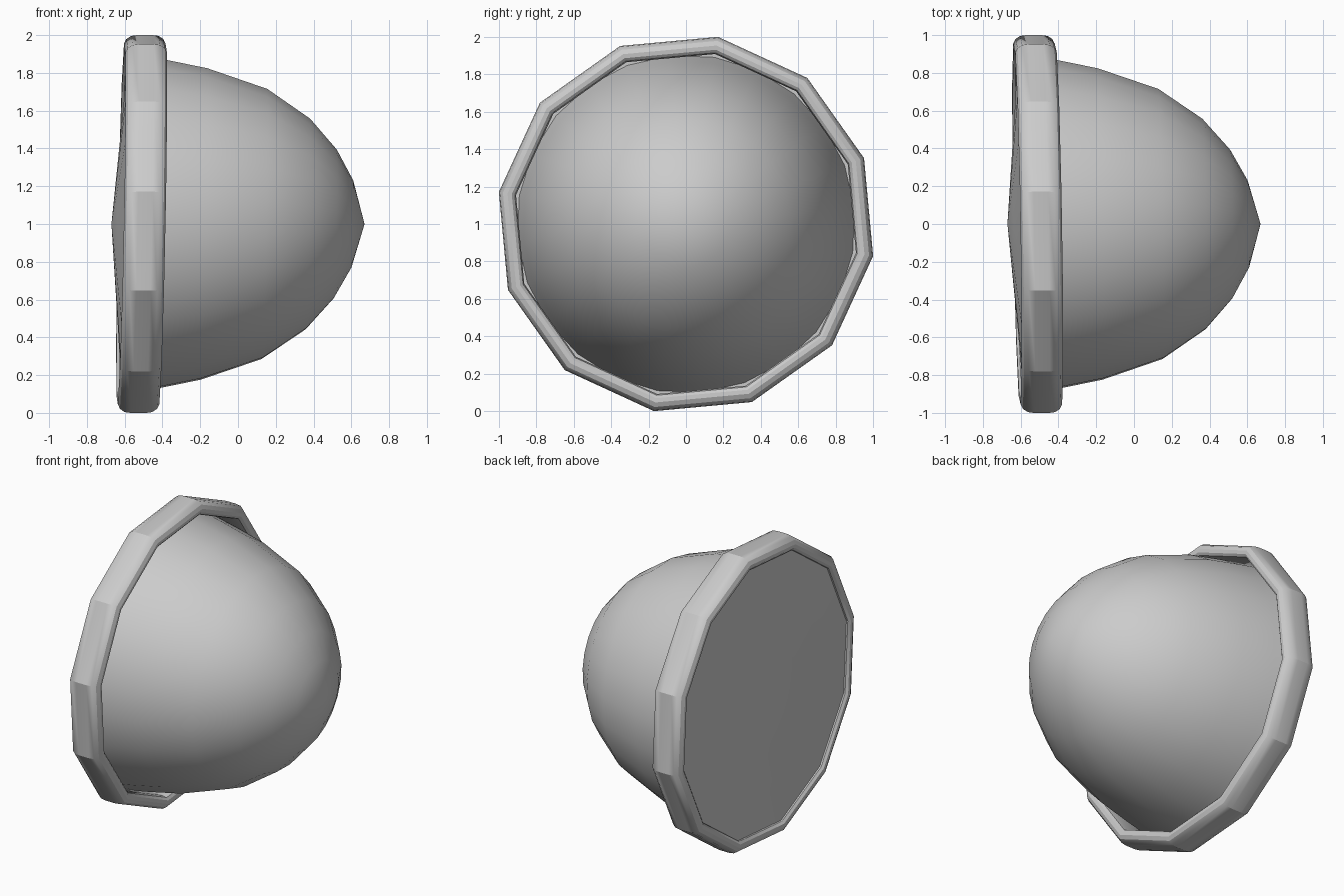
import bpy, bmesh, math

if "Cube" in bpy.data.objects:
    bpy.data.objects.remove(bpy.data.objects["Cube"])

OFFSET = math.radians(20.3)


def revolve(name, profile, sides, closed=False, smooth=35):
    """Revolve (x, radius) points about the x axis, with the model's slight lean."""
    bm = bmesh.new()
    rows = []
    for x, r in profile:
        row = []
        for i in range(1 if r == 0 else sides):
            a = OFFSET + 2 * math.pi * i / sides
            y, z = r * math.cos(a), r * math.sin(a)
            row.append(bm.verts.new((x + 0.02 * z - 0.017 * y, y, z + 1)))
        rows.append(row)
    pairs = list(zip(rows, rows[1:]))
    if closed:
        pairs.append((rows[-1], rows[0]))
    for p, q in pairs:
        for i in range(sides):
            j = (i + 1) % sides
            if len(p) == 1:
                bm.faces.new((p[0], q[i], q[j]))
            elif len(q) == 1:
                bm.faces.new((p[i], q[0], p[j]))
            else:
                bm.faces.new((p[i], q[i], q[j], p[j]))
    bmesh.ops.recalc_face_normals(bm, faces=bm.faces)
    mesh = bpy.data.meshes.new(name)
    bm.to_mesh(mesh)
    bm.free()
    mesh.shade_smooth()
    mesh.set_sharp_from_angle(angle=math.radians(smooth))
    obj = bpy.data.objects.new(name, mesh)
    bpy.context.collection.objects.link(obj)
    return obj


# Domed lens body
revolve("dome", [(0.67, 0), (0.605, 0.232), (0.515, 0.395), (0.37, 0.56), (0.14, 0.718),
                 (-0.18, 0.828), (-0.40, 0.873), (-0.58, 0.905)], 24)

# Shallow conical back plate
revolve("back_plate", [(-0.67, 0), (-0.645, 0.3), (-0.62, 0.6), (-0.595, 0.94),
                       (-0.575, 0.94), (-0.575, 0.0)], 12)

# Twelve-sided rounded rim
half = [(0.038, 1.015), (0.073, 1.010), (0.098, 0.993), (0.110, 0.968),
        (0.108, 0.945), (0.095, 0.929), (0.07, 0.922)]
section = [(-0.51 + w, r) for w, r in half] + [(-0.51 - w, r) for w, r in reversed(half)]
revolve("rim", section, 12, closed=True, smooth=29)
